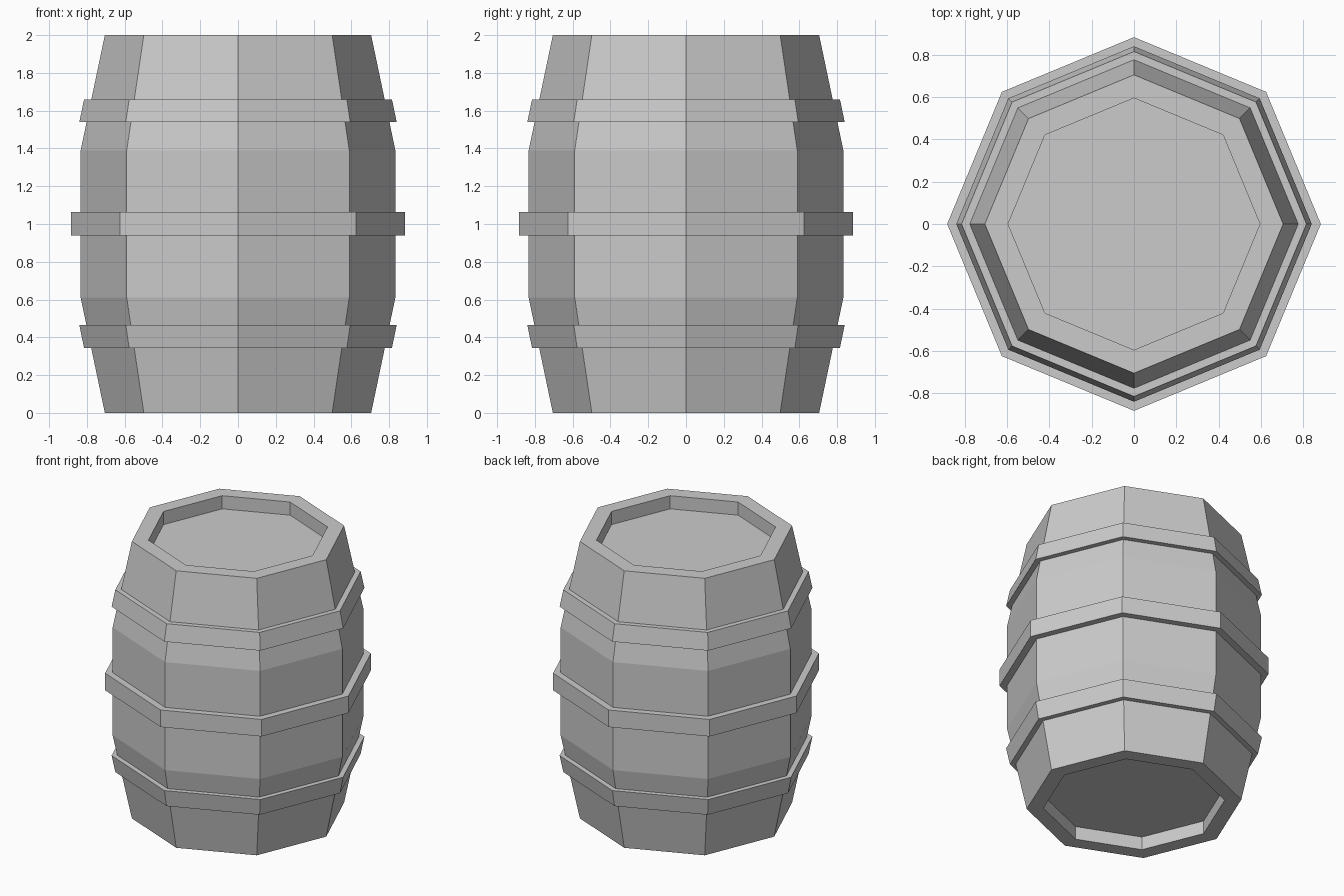
import bpy, bmesh
from math import cos, sin, pi

if "Cube" in bpy.data.objects:
    bpy.data.objects.remove(bpy.data.objects["Cube"])

SIDES = 8


def lathe(name, profile, closed):
    """Spin (radius, z) points around z; cap both ends, or close the loop into a ring."""
    bm = bmesh.new()
    rings = [[bm.verts.new((r * cos(2 * pi * i / SIDES), r * sin(2 * pi * i / SIDES), z))
              for i in range(SIDES)] for r, z in profile]
    pairs = list(zip(rings, rings[1:]))
    if closed:
        pairs.append((rings[-1], rings[0]))
    else:
        bm.faces.new(rings[0])
        bm.faces.new(rings[-1])
    for a, b in pairs:
        for i in range(SIDES):
            j = (i + 1) % SIDES
            bm.faces.new((a[i], a[j], b[j], b[i]))
    bmesh.ops.recalc_face_normals(bm, faces=bm.faces)
    mesh = bpy.data.meshes.new(name)
    bm.to_mesh(mesh)
    bm.free()
    obj = bpy.data.objects.new(name, mesh)
    bpy.context.collection.objects.link(obj)
    return obj


# Bulging body with recessed lids at both ends
half = [(0.595, 0.095), (0.595, 0.0), (0.705, 0.0), (0.833, 0.61)]
lathe("barrel_body", half + [(r, 2 - z) for r, z in reversed(half)], False)


# Hoops: bottom z, top z, outer radius at bottom/top, inner radius at bottom/top
def hoop(name, z0, z1, out0, out1, in0, in1):
    lathe(name, [(in0, z0), (out0, z0), (out1, z1), (in1, z1)], True)


hoop("lower_hoop", 0.343, 0.465, 0.815, 0.84, 0.77, 0.795)
hoop("middle_hoop", 0.94, 1.063, 0.883, 0.883, 0.825, 0.825)
hoop("upper_hoop", 1.54, 1.66, 0.84, 0.815, 0.795, 0.77)
